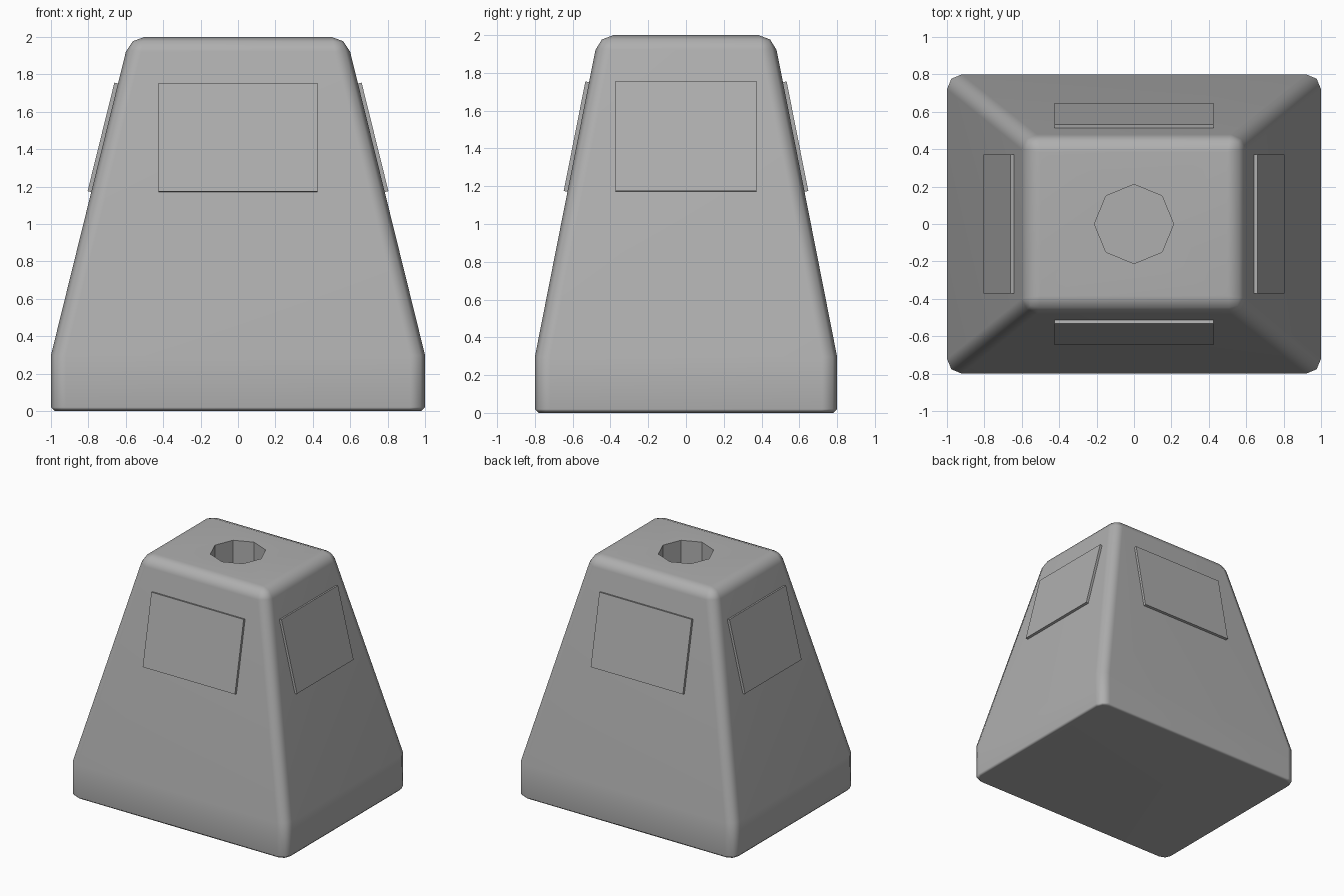
import bpy, bmesh, math
from mathutils import Matrix

if "Cube" in bpy.data.objects:
    bpy.data.objects.remove(bpy.data.objects["Cube"])

BASE_X, BASE_Y = 1.0, 0.8      # half sizes of the foot
TOP_X, TOP_Y = 0.58, 0.464     # half sizes of the top
KNEE, TOP = 0.3, 2.0

# Darker grey for all parts
grey = bpy.data.materials.new("dark_grey")
grey.diffuse_color = (0.43, 0.43, 0.43, 1)
grey.use_nodes = True
grey.node_tree.nodes["Principled BSDF"].inputs["Base Color"].default_value = grey.diffuse_color


def make_object(name, bm):
    bmesh.ops.recalc_face_normals(bm, faces=bm.faces[:])
    mesh = bpy.data.meshes.new(name)
    bm.to_mesh(mesh)
    bm.free()
    mesh.materials.append(grey)
    obj = bpy.data.objects.new(name, mesh)
    bpy.context.collection.objects.link(obj)
    return obj


# Body: straight foot and tapered upper part
bm = bmesh.new()
rings = []
for hx, hy, z in ((BASE_X, BASE_Y, 0), (BASE_X, BASE_Y, KNEE), (TOP_X, TOP_Y, TOP)):
    rings.append([bm.verts.new((sx * hx, sy * hy, z))
                  for sx, sy in ((-1, -1), (1, -1), (1, 1), (-1, 1))])
for low, high in zip(rings, rings[1:]):
    for i in range(4):
        j = (i + 1) % 4
        bm.faces.new((low[i], low[j], high[j], high[i]))
bm.faces.new(rings[0][::-1])
bm.faces.new(rings[-1])

# Rounded corners and top rim, then a small bevel under the foot
corners = [e for e in bm.edges
           if abs(e.verts[0].co.z - e.verts[1].co.z) > 0.1
           or min(v.co.z for v in e.verts) > 1.9]
bmesh.ops.bevel(bm, geom=corners, offset=0.08, segments=2, profile=0.5,
                affect='EDGES', clamp_overlap=True)
bottom = [e for e in bm.edges if all(v.co.z < 0.001 for v in e.verts)]
bmesh.ops.bevel(bm, geom=bottom, offset=0.02, segments=1, profile=0.5,
                affect='EDGES', clamp_overlap=True)
for f in bm.faces:
    f.smooth = True
body = make_object("body", bm)

# Octagonal socket in the top
bpy.ops.mesh.primitive_cylinder_add(vertices=8, radius=0.212, depth=0.8,
                                    location=(0, 0, TOP))
cutter = bpy.context.object
cutter.name = "socket_cutter"
cutter.data.materials.append(grey)
cutter.hide_render = True
cutter.hide_set(True)
cut = body.modifiers.new("socket", 'BOOLEAN')
cut.operation = 'DIFFERENCE'
cut.solver = 'EXACT'
cut.object = cutter

# Keep the large faces flat while the bevels blend
weighted = body.modifiers.new("flat_faces", 'WEIGHTED_NORMAL')
weighted.keep_sharp = True


# Thin plates lying on the sloping sides
def plate(name, turn, half_width, base, top):
    run, rise = base - top, TOP - KNEE
    tilt = math.atan2(run, rise)
    z = 1.461
    surface = base - run * (z - KNEE) / rise
    height = 0.58 / math.cos(tilt)
    thick = 0.05                         # most of it is sunk into the body
    bm = bmesh.new()
    bmesh.ops.create_cube(bm, size=1)
    place = (Matrix.Rotation(turn, 4, 'Z')
             @ Matrix.Translation((0, -surface, z))
             @ Matrix.Rotation(-tilt, 4, 'X')
             @ Matrix.Translation((0, thick / 2 - 0.02, 0))
             @ Matrix.Diagonal((half_width * 2, thick, height, 1)))
    bm.transform(place)
    make_object(name, bm)


for i, side in enumerate(("front", "right", "back", "left")):
    width, base, top = ((0.425, BASE_Y, TOP_Y), (0.372, BASE_X, TOP_X))[i % 2]
    plate(side + "_plate", i * math.pi / 2, width, base, top)
